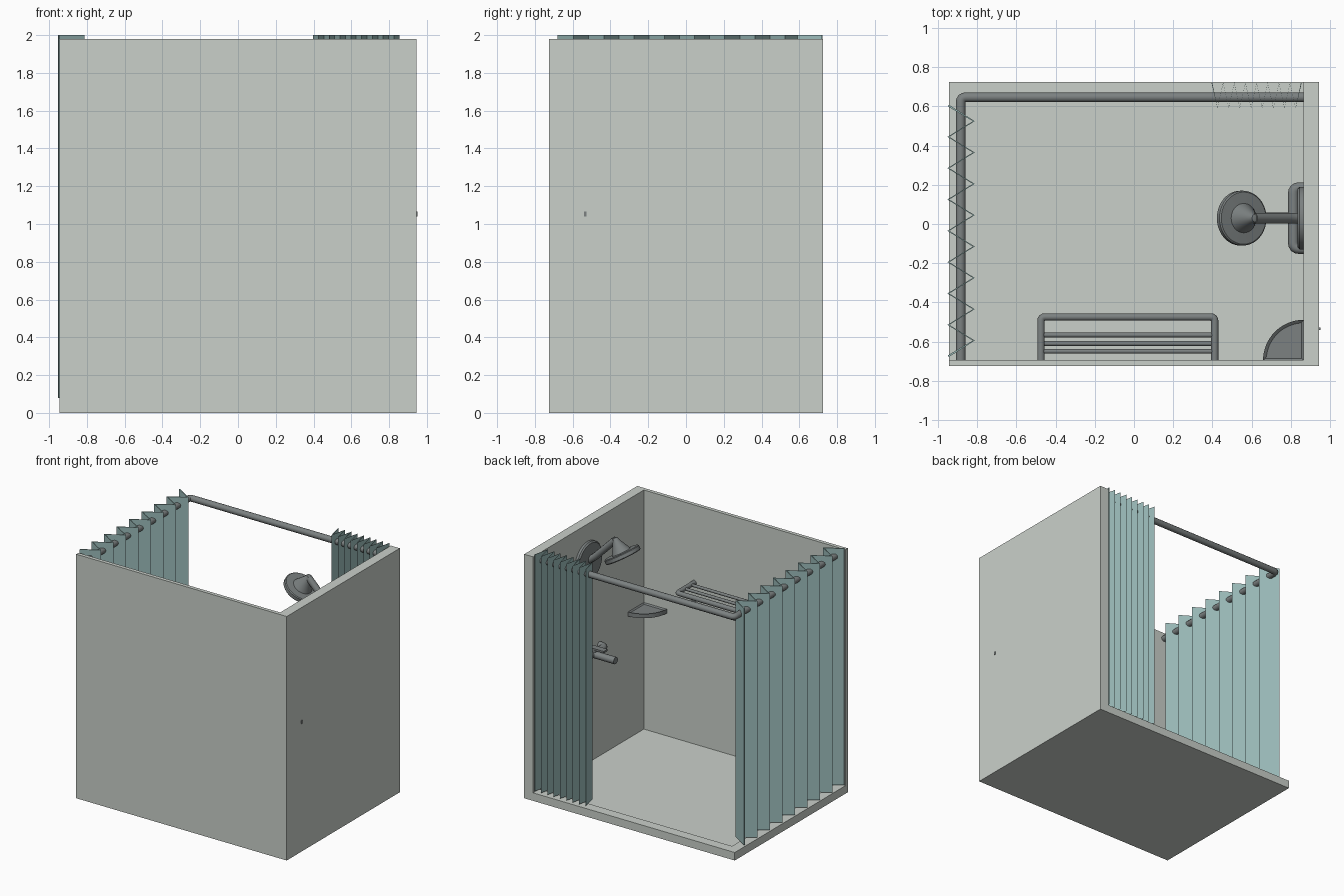
import bpy, bmesh, math
from mathutils import Vector

if "Cube" in bpy.data.objects:
    bpy.data.objects.remove(bpy.data.objects["Cube"], do_unlink=True)


def material(name, rgb):
    m = bpy.data.materials.new(name)
    m.use_nodes = True
    m.diffuse_color = (*rgb, 1)
    m.node_tree.nodes["Principled BSDF"].inputs["Base Color"].default_value = (*rgb, 1)
    return m


WALL = material("pale grey panel", (0.59, 0.63, 0.59))
CLOTH = material("teal curtain cloth", (0.33, 0.50, 0.49))
METAL = material("grey metal", (0.20, 0.22, 0.22))


def finish(ob, name, mat, smooth=False):
    ob.name = name
    ob.data.materials.append(mat)
    if smooth:
        bpy.ops.object.select_all(action="DESELECT")
        ob.select_set(True)
        bpy.context.view_layer.objects.active = ob
        bpy.ops.object.shade_smooth_by_angle(angle=math.radians(35))
    return ob


def box(name, lo, hi, mat):
    lo, hi = Vector(lo), Vector(hi)
    bpy.ops.mesh.primitive_cube_add(size=1, location=(lo + hi) / 2)
    ob = bpy.context.object
    ob.scale = hi - lo
    return finish(ob, name, mat)


def from_bmesh(name, bm, mat, smooth=False):
    bmesh.ops.recalc_face_normals(bm, faces=bm.faces)
    me = bpy.data.meshes.new(name)
    bm.to_mesh(me)
    bm.free()
    ob = bpy.data.objects.new(name, me)
    bpy.context.collection.objects.link(ob)
    return finish(ob, name, mat, smooth)


def tube(name, points, radius):
    """Round bar along a path, with small bends at the inner corners."""
    pts = [Vector(p) for p in points]
    path = [pts[0]]
    for a, b, c in zip(pts, pts[1:], pts[2:]):
        start = b + (a - b).normalized() * radius * 1.1
        end = b + (c - b).normalized() * radius * 1.1
        for t in (0, 0.25, 0.5, 0.75, 1):
            path.append(start.lerp(b, t).lerp(b.lerp(end, t), t))
    path.append(pts[-1])
    cu = bpy.data.curves.new(name, "CURVE")
    cu.dimensions = "3D"
    cu.bevel_depth = radius
    cu.bevel_resolution = 4
    cu.use_fill_caps = True
    sp = cu.splines.new("POLY")
    sp.points.add(len(path) - 1)
    for q, p in zip(sp.points, path):
        q.co = (*p, 1)
    ob = bpy.data.objects.new(name, cu)
    bpy.context.collection.objects.link(ob)
    bpy.ops.object.select_all(action="DESELECT")
    ob.select_set(True)
    bpy.context.view_layer.objects.active = ob
    bpy.ops.object.convert(target="MESH")
    return finish(bpy.context.object, name, METAL, True)


def lathe(name, profile, origin, axis, mat, steps=40):
    """Turn (radius, height) pairs around an axis through origin."""
    bm = bmesh.new()
    vs = [bm.verts.new((r, 0, h)) for r, h in profile]
    es = [bm.edges.new(p) for p in zip(vs, vs[1:])]
    bmesh.ops.spin(bm, geom=vs + es, cent=(0, 0, 0), axis=(0, 0, 1),
                   angle=math.tau, steps=steps)
    bmesh.ops.remove_doubles(bm, verts=bm.verts, dist=1e-4)
    ob = from_bmesh(name, bm, mat, True)
    ob.location = origin
    ob.rotation_mode = "QUATERNION"
    ob.rotation_quaternion = Vector(axis).to_track_quat("Z", "Y")
    return ob


def curtain(name, points, thickness, z0=0.08, z1=2.0):
    """Zigzag cloth standing over a list of plan points."""
    bm = bmesh.new()
    cols = [[bm.verts.new((x, y, z)) for z in (z0, z1)] for x, y in points]
    for a, b in zip(cols, cols[1:]):
        bm.faces.new((a[0], b[0], b[1], a[1]))
    ob = from_bmesh(name, bm, CLOTH)
    mod = ob.modifiers.new("cloth thickness", "SOLIDIFY")
    mod.thickness = thickness
    mod.offset = 0
    return ob


# Shower tray with raised curbs on the two open sides
X, Y, H = 0.945, 0.725, 1.98
box("tray_floor", (-X, -Y, 0), (X, Y, 0.04), WALL)
box("side_curb", (-X, -0.695, 0.04), (-0.865, Y, 0.065), WALL)
box("back_curb", (-0.865, 0.645, 0.04), (0.865, Y, 0.065), WALL)

# Walls
box("front_wall", (-X, -Y, 0.04), (X, -0.695, H), WALL)
box("thick_wall", (0.865, -0.695, 0.04), (X, Y, H), WALL)

# Curtain rail and the two curtains
tube("curtain_rail", [(-0.885, -0.70, 1.93), (-0.885, 0.647, 1.93), (0.87, 0.647, 1.93)], 0.025)
curtain("side_curtain", [((-0.948, -0.818)[i % 2], -0.675 + i * 0.08) for i in range(17)], 0.010)
curtain("back_curtain", [(0.398 + i * 0.0285, (0.72, 0.592)[i % 2]) for i in range(17)], 0.004)

# Shower head, arm and wall flange
tilt = math.radians(31)
axis = Vector((math.sin(tilt), 0, math.cos(tilt)))
head = Vector((0.54, 0.03, 1.80))
lathe("shower_head", [(0, 0), (0.135, 0), (0.14, 0.006), (0.14, 0.032), (0.133, 0.038),
                      (0.075, 0.04), (0.028, 0.13), (0.02, 0.155), (0, 0.16)], head, axis, METAL)
tip = head + axis * 0.14
tube("shower_arm", [(0.87, 0.03, 1.68), (0.80, 0.03, 1.73), tip], 0.027)
lathe("shower_flange", [(0, 0), (0.16, 0), (0.16, 0.02), (0.15, 0.03), (0, 0.03)],
      (0.866, 0.03, 1.68), (-1, 0, 0), METAL)

# Mixer tap: cross bar returning to the wall, and a spout
tube("mixer_bar", [(0.87, -0.125, 0.94), (0.814, -0.125, 0.94),
                   (0.814, 0.185, 0.94), (0.87, 0.185, 0.94)], 0.028)
tube("mixer_spout", [(0.87, 0.03, 0.94), (0.61, 0.03, 0.94)], 0.028)
box("mixer_lever", (0.70, 0.005, 0.985), (0.83, 0.055, 1.0), METAL)
tube("mixer_lever_post", [(0.80, 0.03, 0.94), (0.80, 0.03, 0.99)], 0.02)

# Quarter-round corner shelf with a shallow recess
bm = bmesh.new()
centre = Vector((0.867, -0.697, 1.035))
arc = [centre + 0.208 * Vector((-math.cos(a), math.sin(a), 0))
       for a in (math.pi / 2 * i / 16 for i in range(17))]
base = bm.faces.new([bm.verts.new(p) for p in [centre] + arc])
top = bmesh.ops.extrude_face_region(bm, geom=[base])["geom"]
bmesh.ops.translate(bm, vec=(0, 0, 0.035), verts=[v for v in top if isinstance(v, bmesh.types.BMVert)])
lid = [f for f in top if isinstance(f, bmesh.types.BMFace)]
bmesh.ops.recalc_face_normals(bm, faces=bm.faces)
bmesh.ops.inset_region(bm, faces=lid, thickness=0.016)
bmesh.ops.translate(bm, vec=(0, 0, -0.012), verts=lid[0].verts)
from_bmesh("corner_shelf", bm, METAL, True)
box("shelf_fixing", (0.93, -0.54, 1.04), (0.951, -0.528, 1.065), METAL)

# Towel rack on the front wall, with a lower hanging bar
LEFT, RIGHT, Z = 0.412, -0.475, 1.35
tube("rack_frame", [(LEFT, -0.70, Z), (LEFT, -0.475, Z), (RIGHT, -0.475, Z), (RIGHT, -0.70, Z)], 0.019)
for i, y in enumerate((-0.567, -0.65)):
    tube(f"rack_bar_{i + 1}", [(LEFT, y, Z), (RIGHT, y, Z)], 0.012)
tube("towel_bar", [(LEFT, -0.70, 1.2), (LEFT, -0.61, 1.2), (RIGHT, -0.61, 1.2), (RIGHT, -0.70, 1.2)], 0.013)
